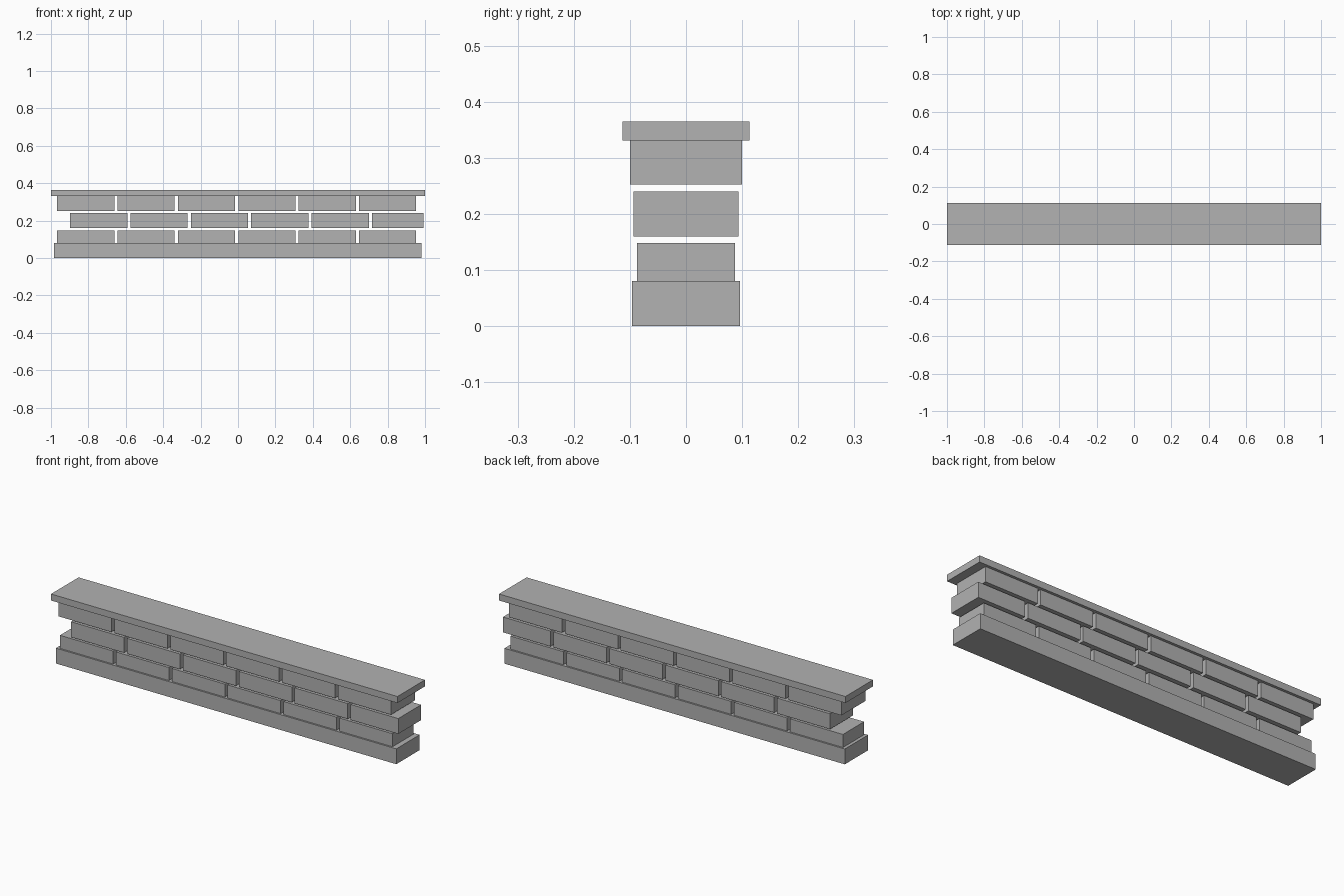
import bpy

# Remove the default object
cube = bpy.data.objects.get("Cube")
if cube:
    bpy.data.objects.remove(cube, do_unlink=True)

# Single stone colour
stone = bpy.data.materials.new("stone_grey")
stone.use_nodes = True
colour = (0.445, 0.445, 0.445, 1.0)
stone.diffuse_color = colour
stone.node_tree.nodes["Principled BSDF"].inputs["Base Color"].default_value = colour


def block(name, x0, x1, half_depth, z0, z1):
    """Box spanning x0..x1 and z0..z1, centred on y = 0."""
    bpy.ops.mesh.primitive_cube_add(size=1, location=((x0 + x1) / 2, 0, (z0 + z1) / 2))
    obj = bpy.context.object
    obj.name = name
    obj.scale = (x1 - x0, 2 * half_depth, z1 - z0)
    bpy.ops.object.transform_apply(location=False, rotation=False, scale=True)
    obj.data.materials.append(stone)
    return obj


# Foundation and overhanging cap slab
block("base_slab", -0.984, 0.981, 0.096, 0, 0.08)
block("cap_slab", -1, 1, 0.1135, 0.331, 0.365)

# Three staggered courses, each a little deeper than the one below
BRICK, PITCH, COUNT = 0.306, 0.3228, 6
courses = [
    ("lower", -0.967, 0.087, 0.07, 0.148),
    ("middle", -0.898, 0.094, 0.16, 0.24),
    ("upper", -0.967, 0.0995, 0.252, 0.332),
]
for label, start, half_depth, z0, z1 in courses:
    for i in range(COUNT):
        x0 = start + i * PITCH
        x1 = min(x0 + BRICK, 0.991)  # the last middle brick is cut short
        block(f"{label}_brick_{i + 1}", x0, x1, half_depth, z0, z1)
